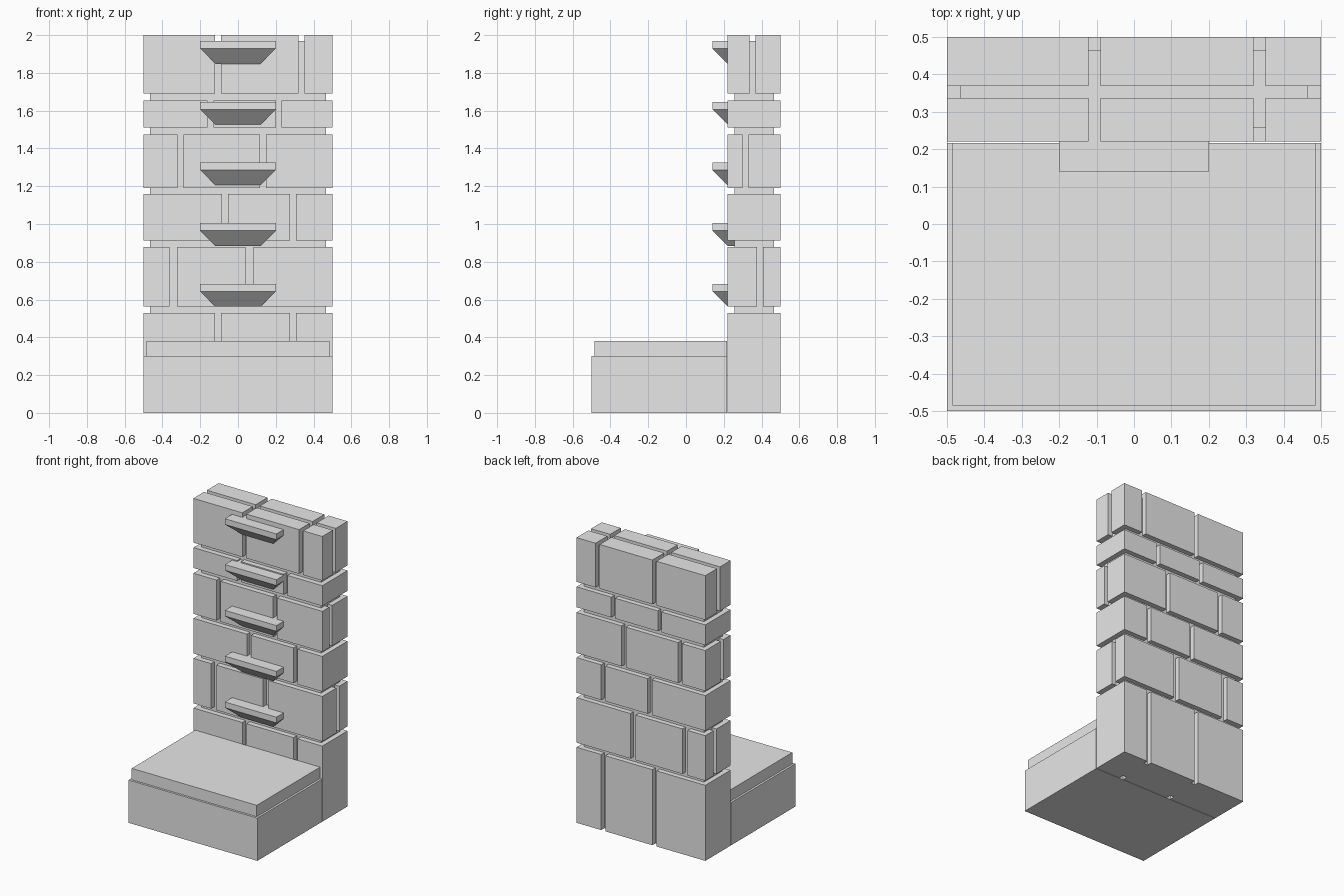
import bpy
import bmesh

default = bpy.data.objects.get("Cube")
if default:
    bpy.data.objects.remove(default, do_unlink=True)

# Single stone colour
stone = bpy.data.materials.new("grey stone")
stone.use_nodes = True
colour = (0.8, 0.8, 0.8, 1)
stone.diffuse_color = colour
stone.node_tree.nodes["Principled BSDF"].inputs["Base Color"].default_value = colour


def finish(name, bm):
    mesh = bpy.data.meshes.new(name)
    bm.to_mesh(mesh)
    bm.free()
    mesh.materials.append(stone)
    obj = bpy.data.objects.new(name, mesh)
    bpy.context.collection.objects.link(obj)
    return obj


def add_box(bm, x, y, z):
    """Add a box given its (low, high) range on each axis."""
    verts = bmesh.ops.create_cube(bm, size=1)["verts"]
    for v in verts:
        v.co = [r[0] if c < 0 else r[1] for r, c in zip((x, y, z), v.co)]
    return verts


def box(name, x, y, z):
    bm = bmesh.new()
    add_box(bm, x, y, z)
    return finish(name, bm)


def split(low, high, joints, width):
    """Cut a range into pieces separated by mortar joints."""
    starts = [low] + [j + width / 2 for j in joints]
    ends = [j - width / 2 for j in joints] + [high]
    return list(zip(starts, ends))


# Stepped platform
box("platform_base", (-0.5, 0.5), (-0.5, 0.217), (0, 0.3))
box("platform_slab", (-0.485, 0.485), (-0.485, 0.217), (0.3, 0.38))

# Recessed mortar core
box("mortar_core", (-0.465, 0.465), (0.257, 0.465), (0, 1.97))

# Brick courses: bottom, top, joints across the width, joints along the depth
courses = [
    (0, 0.53, (-0.105, 0.292), (), 0.032),
    (0.562, 0.878, (-0.342, 0.061), (0.392,), 0.04),
    (0.912, 1.159, (-0.069, 0.292), (), 0.032),
    (1.191, 1.475, (-0.305, 0.133), (0.314,), 0.032),
    (1.512, 1.655, (-0.146, 0.215), (), 0.03),
    (1.69, 2, (-0.105, 0.336), (0.353,), 0.032),
]
for i, (low, high, x_joints, y_joints, width) in enumerate(courses, 1):
    bm = bmesh.new()
    for x in split(-0.5, 0.5, x_joints, width):
        for y in split(0.22, 0.5, y_joints, 0.032):
            add_box(bm, x, y, (low, high))
    finish(f"brick_course_{i}", bm)

# Ladder steps: a thin tread over a tapered bracket
for i in range(5):
    top = 0.683 + i * 0.3213
    bm = bmesh.new()
    add_box(bm, (-0.2, 0.2), (0.14, 0.3), (top - 0.04, top))
    bracket = add_box(bm, (-0.2, 0.2), (0.14, 0.3), (top - 0.12, top - 0.04))
    for v in bracket:
        if v.co.z < top - 0.1:
            v.co.x *= 0.6
            v.co.y = 0.22 if v.co.y < 0.2 else 0.26
    finish(f"ladder_step_{i + 1}", bm)
